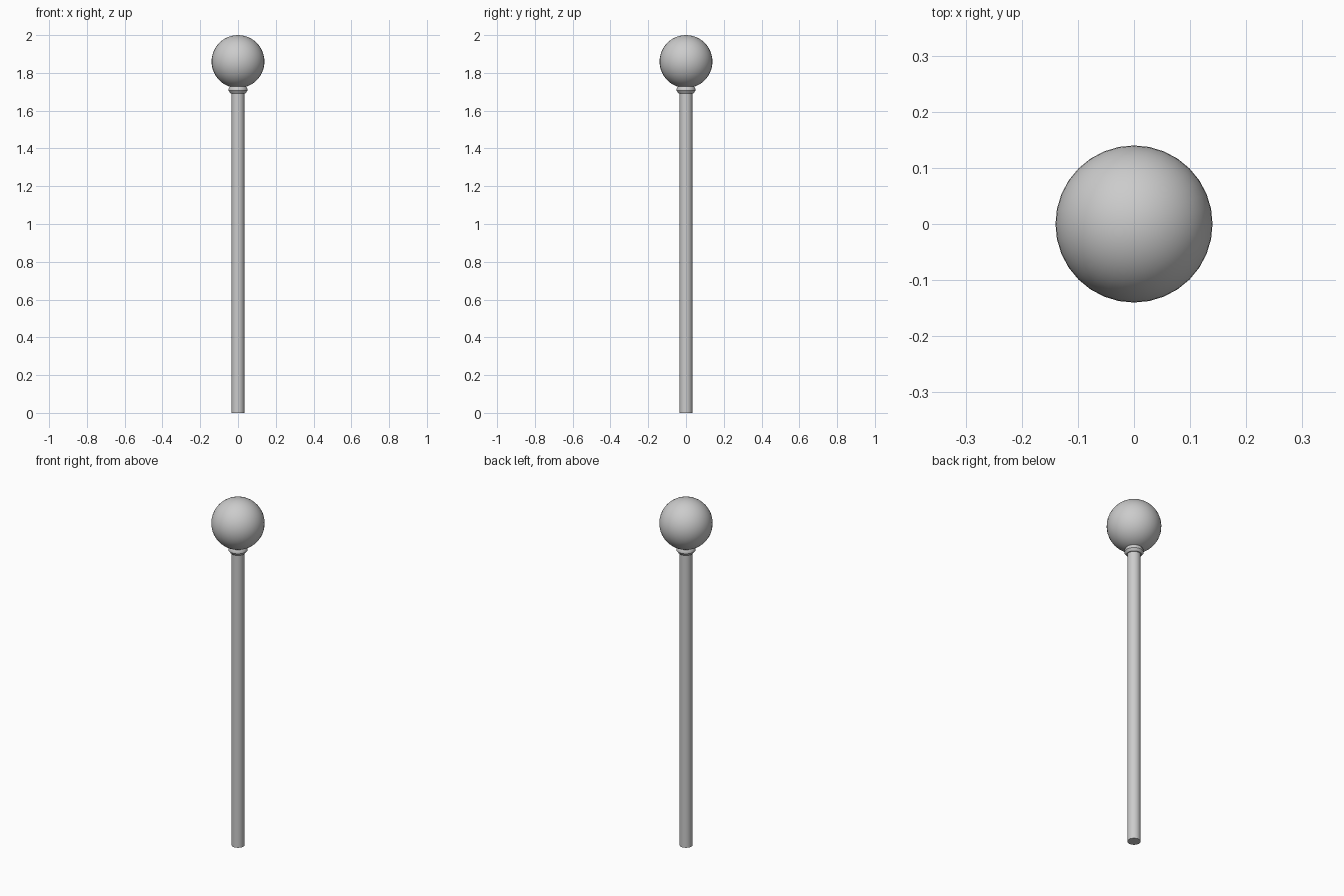
import bpy, bmesh, math

if "Cube" in bpy.data.objects:
    bpy.data.objects.remove(bpy.data.objects["Cube"])


def smooth(obj):
    bpy.ops.object.select_all(action='DESELECT')
    obj.select_set(True)
    bpy.context.view_layer.objects.active = obj
    bpy.ops.object.shade_smooth_by_angle(angle=math.radians(35))


def lathe(name, profile, sides=32):
    """Spin a closed (radius, z) profile around the z axis."""
    bm = bmesh.new()
    verts = [bm.verts.new((r, 0, z)) for r, z in profile]
    edges = [bm.edges.new((a, b)) for a, b in zip(verts, verts[1:] + verts[:1])]
    bmesh.ops.spin(bm, geom=verts + edges, cent=(0, 0, 0), axis=(0, 0, 1),
                   angle=math.tau, steps=sides, use_duplicate=False)
    bmesh.ops.remove_doubles(bm, verts=bm.verts, dist=1e-5)
    bmesh.ops.recalc_face_normals(bm, faces=bm.faces)
    mesh = bpy.data.meshes.new(name)
    bm.to_mesh(mesh)
    bm.free()
    obj = bpy.data.objects.new(name, mesh)
    bpy.context.collection.objects.link(obj)
    smooth(obj)
    return obj


# Long straight shaft, running up into the ball
bpy.ops.mesh.primitive_cylinder_add(vertices=32, radius=0.034, depth=1.74,
                                    location=(0, 0, 0.87))
shaft = bpy.context.object
shaft.name = "shaft"
smooth(shaft)

# Small rounded collar under the ball
lathe("collar", [(0.03, 1.692), (0.04, 1.692), (0.05, 1.706),
                 (0.05, 1.717), (0.042, 1.729), (0.03, 1.729)])

# Ball head
bpy.ops.mesh.primitive_uv_sphere_add(segments=32, ring_count=24, radius=0.14,
                                     location=(0, 0, 1.86))
ball = bpy.context.object
ball.name = "ball_head"
smooth(ball)
